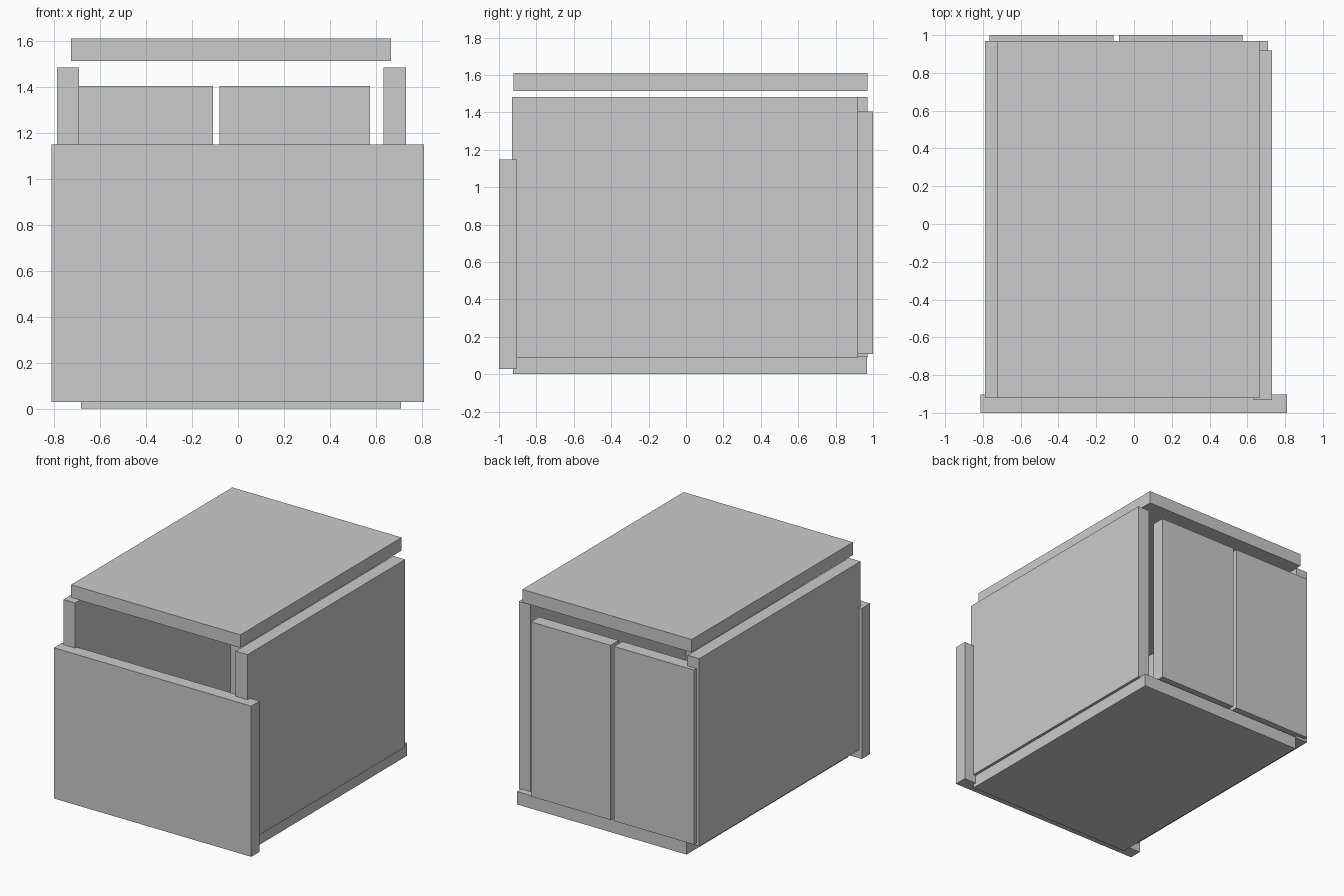
import bpy
import bmesh
from mathutils import Matrix, Vector

if "Cube" in bpy.data.objects:
    bpy.data.objects.remove(bpy.data.objects["Cube"])


def panel(name, x, y, z):
    """Flat board given by its (min, max) extents on each axis."""
    lo, hi = Vector((x[0], y[0], z[0])), Vector((x[1], y[1], z[1]))
    bm = bmesh.new()
    bmesh.ops.create_cube(bm, size=1, matrix=Matrix.Diagonal((*(hi - lo), 1)))
    mesh = bpy.data.meshes.new(name)
    bm.to_mesh(mesh)
    bm.free()
    obj = bpy.data.objects.new(name, mesh)
    obj.location = (lo + hi) / 2
    bpy.context.collection.objects.link(obj)
    return obj


# Horizontal boards
panel("bottom_panel", (-0.683, 0.709), (-0.924, 0.969), (0.0, 0.096))
panel("top_panel", (-0.726, 0.665), (-0.922, 0.970), (1.513, 1.609))

# Side boards
panel("left_side_panel", (-0.788, -0.692), (-0.922, 0.970), (0.09, 1.483))
panel("right_side_panel", (0.633, 0.730), (-0.931, 0.919), (0.09, 1.483))

# Wide board across the front
panel("front_panel", (-0.812, 0.809), (-1.0, -0.903), (0.029, 1.148))

# Pair of doors at the back
for name, x0 in (("left_door", -0.764), ("right_door", -0.080)):
    panel(name, (x0, x0 + 0.655), (0.903, 1.0), (0.108, 1.404))
